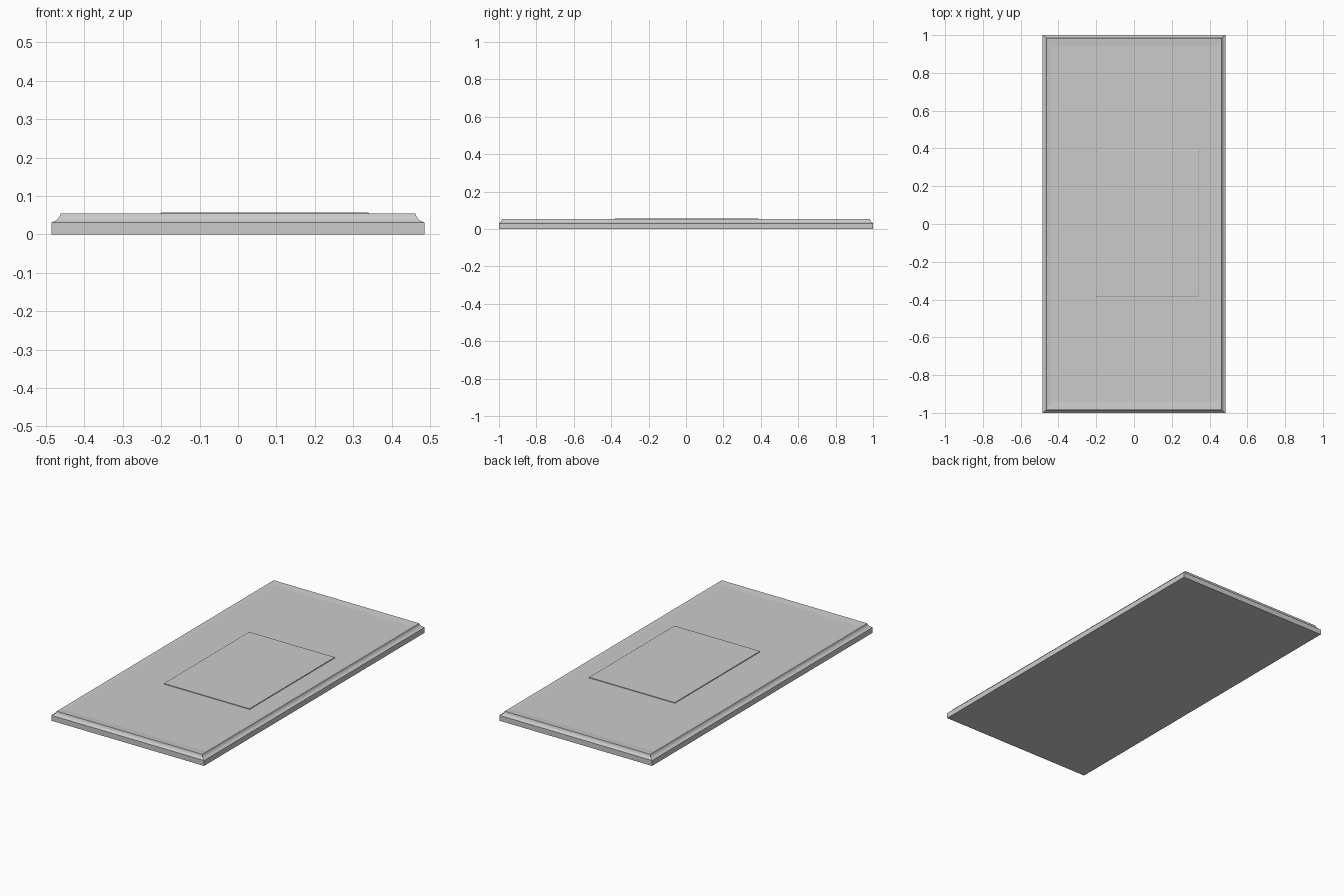
import bpy, bmesh

if "Cube" in bpy.data.objects:
    bpy.data.objects.remove(bpy.data.objects["Cube"])


def stacked_rings(name, rings, cx=0.0, cy=0.0):
    """Loft rectangular rings (half x, half y, z) and cap both ends."""
    bm = bmesh.new()
    loops = [[bm.verts.new((cx + sx * hx, cy + sy * hy, z))
              for sx, sy in ((-1, -1), (1, -1), (1, 1), (-1, 1))]
             for hx, hy, z in rings]
    for a, b in zip(loops, loops[1:]):
        for i in range(4):
            j = (i + 1) % 4
            bm.faces.new((a[i], a[j], b[j], b[i]))
    bm.faces.new(loops[0][::-1])
    bm.faces.new(loops[-1])
    bmesh.ops.recalc_face_normals(bm, faces=bm.faces)
    mesh = bpy.data.meshes.new(name)
    bm.to_mesh(mesh)
    bm.free()
    obj = bpy.data.objects.new(name, mesh)
    bpy.context.collection.objects.link(obj)
    return obj


# Slab: square base, concave moulded edge, shallow dished top
stacked_rings("slab", [
    (0.485, 1.0, 0.0),
    (0.485, 1.0, 0.031),
    (0.476, 0.994, 0.035),
    (0.469, 0.989, 0.040),
    (0.465, 0.986, 0.046),
    (0.462, 0.984, 0.054),
    (0.440, 0.940, 0.050),
])

# Thin raised panel, set off centre, with a softened rim
stacked_rings("raised_panel", [
    (0.272, 0.386, 0.046),
    (0.272, 0.386, 0.0545),
    (0.269, 0.383, 0.0565),
], cx=0.07, cy=0.003)
